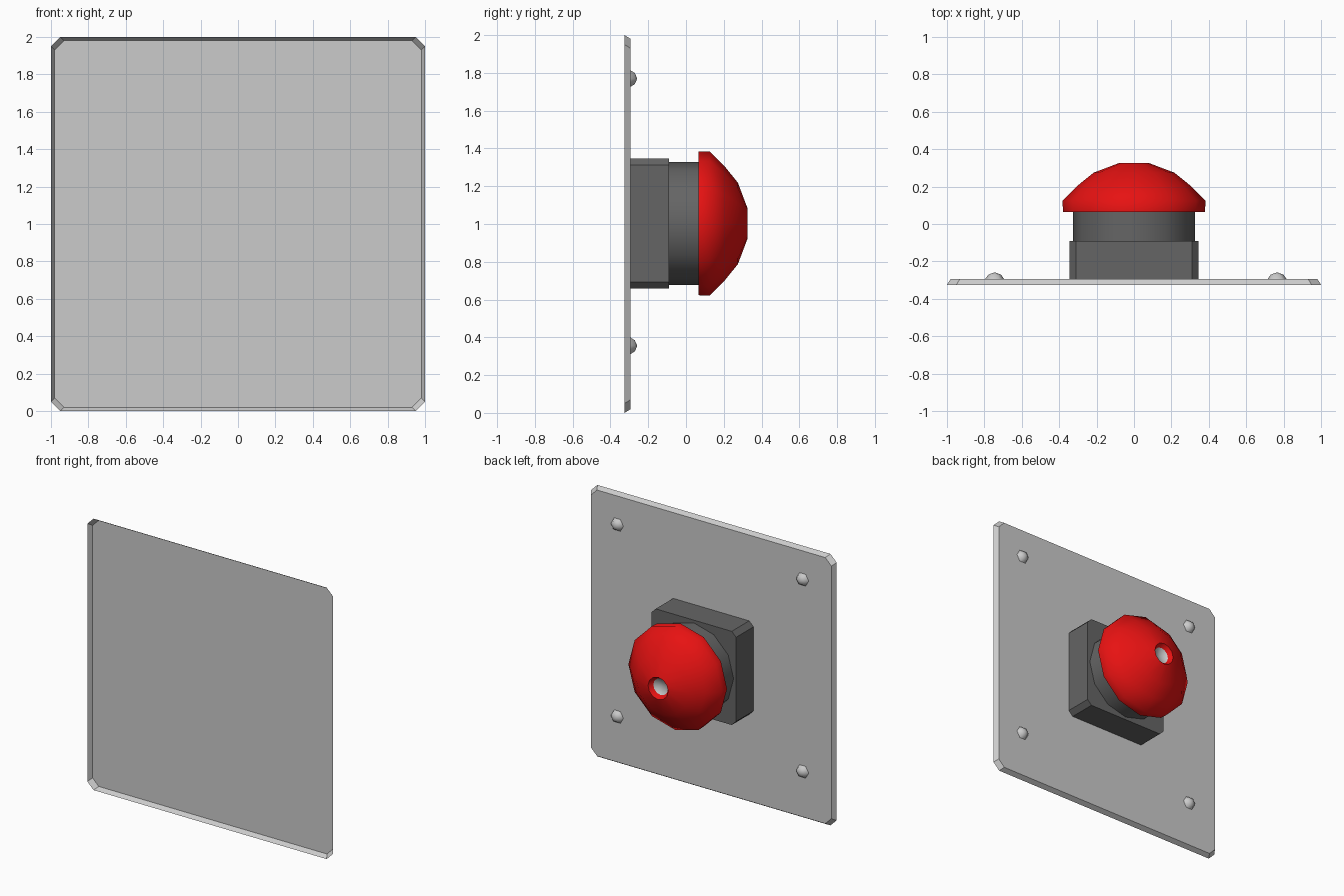
import bpy, bmesh
from math import cos, sin, pi, radians

cube = bpy.data.objects.get("Cube")
if cube:
    bpy.data.objects.remove(cube, do_unlink=True)

MID = 1.003  # height of the button axis


def material(name, rgb):
    m = bpy.data.materials.new(name)
    m.use_nodes = True
    m.diffuse_color = (*rgb, 1)
    m.node_tree.nodes["Principled BSDF"].inputs["Base Color"].default_value = (*rgb, 1)
    return m


steel = material("light steel", (0.6, 0.6, 0.6))
dark = material("dark grey", (0.13, 0.13, 0.13))
red = material("button red", (0.8, 0.006, 0.006))


def circle(r, y, sides, cx=0, cz=MID):
    """Ring around an axis running along y; a zero radius gives a single point."""
    if r == 0:
        return [(cx, y, cz)]
    return [(cx + r * cos(2 * pi * i / sides), y, cz + r * sin(2 * pi * i / sides))
            for i in range(sides)]


def chamfered_square(half, cut, y, cz):
    """Square ring with its corners cut off."""
    a = half - cut
    pts = [(half, -a), (half, a), (a, half), (-a, half),
           (-half, a), (-half, -a), (-a, -half), (a, -half)]
    return [(x, y, cz + z) for x, z in pts]


def loft(name, rings, mats, cap=False, smooth=None, mat_rule=None):
    """Skin successive rings; the first ring stays open, the last may be capped."""
    bm = bmesh.new()
    loops = [[bm.verts.new(p) for p in ring] for ring in rings]
    for k, (a, b) in enumerate(zip(loops, loops[1:])):
        n = len(a)
        for i in range(n):
            j = (i + 1) % n
            quad = (a[j], a[i], b[0]) if len(b) == 1 else (a[j], a[i], b[i], b[j])
            f = bm.faces.new(quad)
            f.material_index = mat_rule(k) if mat_rule else 0
    if cap:
        bm.faces.new(loops[-1][::-1])
    me = bpy.data.meshes.new(name)
    bm.to_mesh(me)
    bm.free()
    ob = bpy.data.objects.new(name, me)
    bpy.context.collection.objects.link(ob)
    for m in mats:
        me.materials.append(m)
    if smooth:
        bpy.ops.object.select_all(action="DESELECT")
        ob.select_set(True)
        bpy.context.view_layer.objects.active = ob
        bpy.ops.object.shade_smooth_by_angle(angle=radians(smooth))
    return ob


# Wall plate: a shallow pan, open on its front side
loft("wall_plate", [chamfered_square(1, 0.05, -0.325, 1),
                    chamfered_square(0.98, 0.05, -0.293, 1)], [steel], cap=True)

# Square housing and round neck
loft("housing", [chamfered_square(0.345, 0.035, -0.293, MID),
                 chamfered_square(0.345, 0.035, -0.09, MID)], [dark], cap=True)
loft("neck", [circle(0.325, y, 12) for y in (-0.09, 0.065)], [dark], smooth=40)

# Mushroom button with a recessed metal centre
profile = [(0.325, 0.065), (0.38, 0.065), (0.382, 0.125), (0.302, 0.205),
           (0.215, 0.275), (0.082, 0.325), (0.06, 0.295), (0, 0.28)]
loft("push_button", [circle(r, y, 12) for r, y in profile], [red, steel], smooth=50,
     mat_rule=lambda k: 1 if k == len(profile) - 2 else 0)

# Four domed screws
for side, x in (("right", -0.745), ("left", 0.765)):
    for level, z in (("lower", 0.355), ("upper", 1.77)):
        rings = [circle(r, y, 6, x, z)
                 for r, y in ((0.05, -0.293), (0.034, -0.271), (0, -0.258))]
        loft(f"screw_{level}_{side}", rings, [steel], smooth=65)
